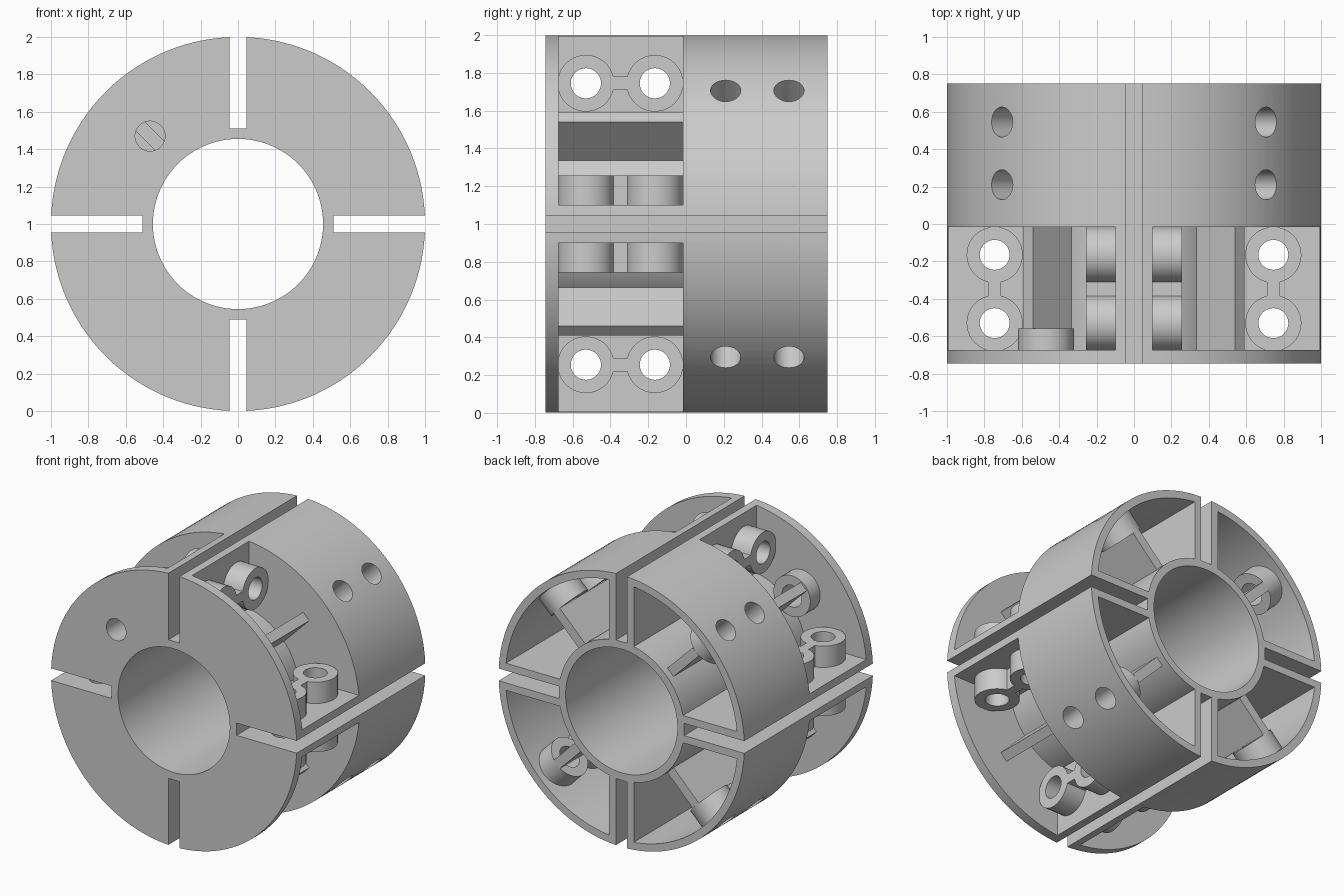
import bpy, bmesh
from math import sin, cos, asin, pi
from mathutils import Matrix, Vector

if "Cube" in bpy.data.objects:
    bpy.data.objects.remove(bpy.data.objects["Cube"], do_unlink=True)

# Main dimensions (axis along y, built around the origin then lifted by 1)
FRONT, BACK = -0.745, 0.75
PLATE, DIVIDER, DIVIDER_BACK = -0.675, -0.015, 0.06
BORE, TUBE, SHELL = 0.455, 0.51, 0.945
SLOT, WALL = 0.045, 0.10
BOSS_R, HOLE_R = 0.15, 0.08
SCREW_X, SCREW_Y = 0.745, (-0.53, -0.165)
RADIAL_Y = (0.21, 0.545)
PORT = (-0.47, 0.47)
RIB_END, RIB_T = 0.80, 0.07

grey = bpy.data.materials.new("plain grey")
grey.use_nodes = True
grey.diffuse_color = (0.6, 0.6, 0.6, 1)
grey.node_tree.nodes["Principled BSDF"].inputs["Base Color"].default_value = (0.6, 0.6, 0.6, 1)

# Profile planes: (u, v, w) with w the extrusion direction
AXIAL = Matrix(((1, 0, 0), (0, 0, 1), (0, 1, 0))).to_4x4()    # profile in xz, along y
UPRIGHT = Matrix.Identity(4)                                  # profile in xy, along z
SIDEWAYS = Matrix(((0, 0, 1), (0, 1, 0), (1, 0, 0))).to_4x4()  # profile in zy, along x


def turn(q, extra=0.0):
    return Matrix.Rotation(q * pi / 2 + extra, 4, 'Y')


def prism(bm, pts, lo, hi, mat):
    rings = [[bm.verts.new(mat @ Vector((u, v, w))) for u, v in pts] for w in (lo, hi)]
    n = len(pts)
    faces = [bm.faces.new(rings[0]), bm.faces.new(rings[1])]
    for i in range(n):
        j = (i + 1) % n
        faces.append(bm.faces.new((rings[0][i], rings[0][j], rings[1][j], rings[1][i])))
    bmesh.ops.recalc_face_normals(bm, faces=faces)


def arc(cx, cy, r, a, b, n):
    return [(cx + r * cos(a + (b - a) * i / n), cy + r * sin(a + (b - a) * i / n))
            for i in range(n + 1)]


def circle(cx, cy, r, n=40):
    return arc(cx, cy, r, 0, 2 * pi, n)[:-1]


def rect(x0, x1, y0, y1):
    return [(x0, y0), (x1, y0), (x1, y1), (x0, y1)]


def pocket(outer):
    # Quarter-ring outline set back from the slot walls
    a, b = asin(WALL / outer), asin(WALL / TUBE)
    return arc(0, 0, outer, a, pi / 2 - a, 32) + arc(0, 0, TUBE, pi / 2 - b, b, 24)


def figure_eight():
    # Two round bosses joined by a narrow neck
    a = asin(0.035 / BOSS_R)
    y0, y1 = SCREW_Y
    return (arc(SCREW_X, y0, BOSS_R, pi / 2 + a, 5 * pi / 2 - a, 36)
            + arc(SCREW_X, y1, BOSS_R, a - pi / 2, 3 * pi / 2 - a, 36))


def make(name, bm):
    bmesh.ops.translate(bm, verts=bm.verts, vec=(0, 0, 1))
    mesh = bpy.data.meshes.new(name)
    bm.to_mesh(mesh)
    bm.free()
    mesh.materials.append(grey)
    obj = bpy.data.objects.new(name, mesh)
    bpy.context.collection.objects.link(obj)
    return obj


def select(obj):
    bpy.ops.object.select_all(action='DESELECT')
    obj.select_set(True)
    bpy.context.view_layer.objects.active = obj


def cut(obj, cutter):
    select(obj)
    mod = obj.modifiers.new("cut", 'BOOLEAN')
    mod.operation, mod.solver, mod.object = 'DIFFERENCE', 'EXACT', cutter
    bpy.ops.object.modifier_apply(modifier=mod.name)


# Solid drum
bm = bmesh.new()
prism(bm, circle(0, 0, 1, 128), FRONT, BACK, AXIAL)
body = make("slotted_drum", bm)

# Bore, slots and pockets
bm = bmesh.new()
prism(bm, circle(0, 0, BORE, 96), -1, 1, AXIAL)
for q in range(4):
    m = turn(q) @ AXIAL
    prism(bm, rect(TUBE, 1.2, -SLOT, SLOT), -1, 1, m)
    prism(bm, pocket(SHELL), DIVIDER_BACK, 1, m)
    prism(bm, pocket(1.1), PLATE, DIVIDER, m)
pockets = make("pocket_cutter", bm)

# Screw holes, radial holes and the front port
bm = bmesh.new()
for side in (-1, 1):
    for y in SCREW_Y:
        for plane in (UPRIGHT, SIDEWAYS):
            prism(bm, circle(side * SCREW_X, y, HOLE_R), -0.4, 0.4, plane)
for q in range(4):
    for y in RADIAL_Y:
        prism(bm, circle(0, y, HOLE_R), RIB_END - 0.02, 1.1, turn(q, pi / 4) @ UPRIGHT)
prism(bm, circle(*PORT, HOLE_R), -1, -0.55, AXIAL)
holes = make("hole_cutter", bm)

# Paired clamp bosses on both walls of every quarter
bm = bmesh.new()
for q in range(4):
    for plane in (UPRIGHT, SIDEWAYS):
        prism(bm, figure_eight(), WALL - 0.02, 0.257, turn(q) @ plane)
clamps = make("clamp_bosses", bm)

# Radial bosses under the rear shell
bm = bmesh.new()
for q in range(4):
    for y in RADIAL_Y:
        prism(bm, circle(0, y, BOSS_R), RIB_END, 0.96, turn(q, pi / 4) @ UPRIGHT)
radials = make("radial_bosses", bm)

# Ring behind the front port
bm = bmesh.new()
prism(bm, circle(*PORT, BOSS_R), PLATE - 0.02, -0.56, AXIAL)
port = make("port_boss", bm)

# Diagonal ribs from the tube, front and rear
bm = bmesh.new()
for q in range(4):
    m = turn(q, pi / 4) @ AXIAL
    start = -0.56 if q == 2 else PLATE - 0.01
    direction = m @ Vector((1, 0, 0))
    start = -0.56 if direction.x < 0 < direction.z else PLATE - 0.01
    outline = rect(TUBE - 0.02, RIB_END, -RIB_T / 2, RIB_T / 2)
    prism(bm, outline, start, DIVIDER + 0.01, m)
    prism(bm, outline, DIVIDER_BACK - 0.01, 0.695, m)
ribs = make("diagonal_ribs", bm)

cut(body, pockets)
for obj in (body, clamps, radials, port):
    cut(obj, holes)
for cutter in (pockets, holes):
    bpy.data.objects.remove(cutter, do_unlink=True)
for obj in (body, clamps, radials, port, ribs):
    select(obj)
    bpy.ops.object.shade_smooth_by_angle(angle=pi / 6)
